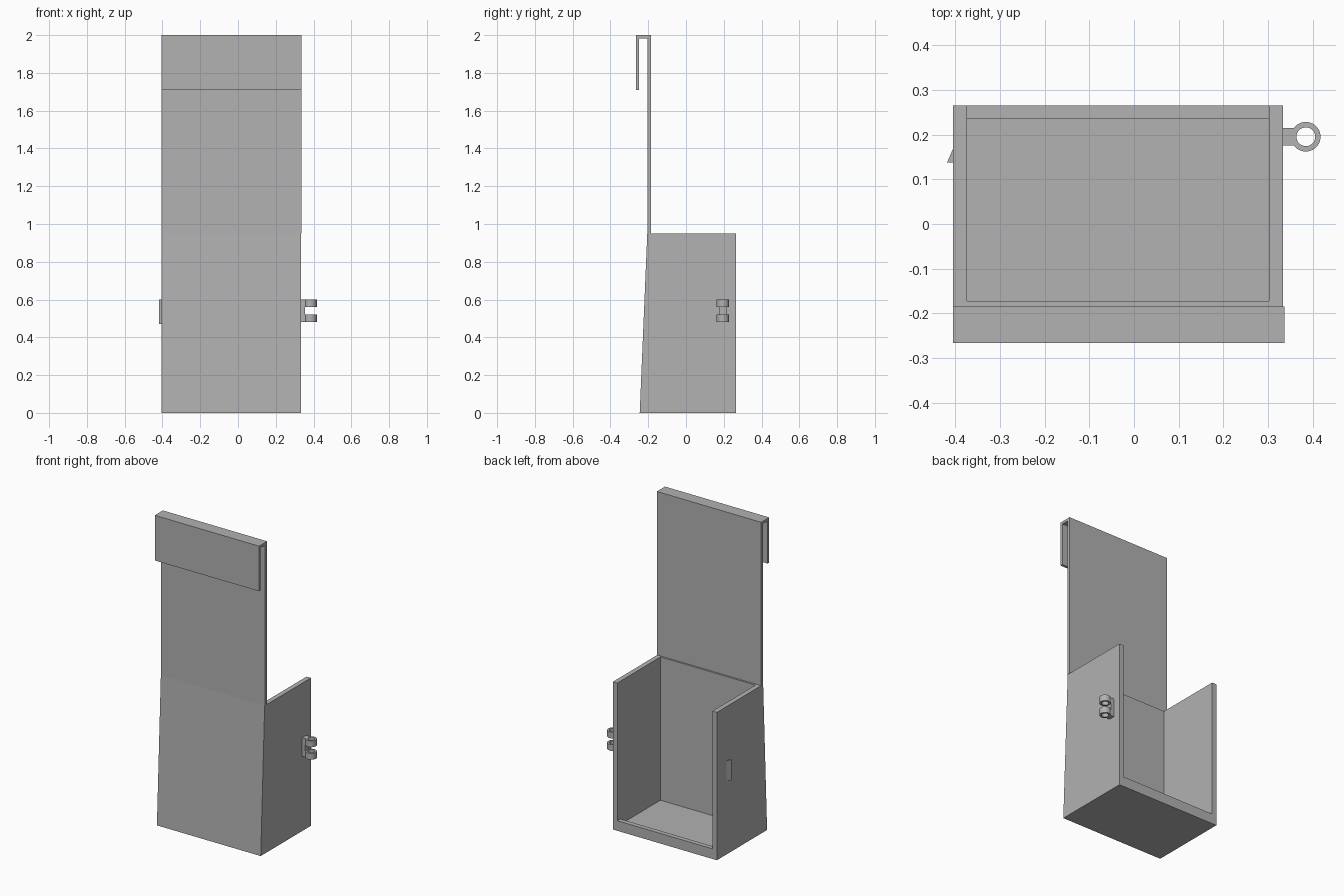
import bpy, bmesh
from math import cos, sin, radians
from mathutils import Vector

cube = bpy.data.objects.get("Cube")
if cube:
    bpy.data.objects.remove(cube, do_unlink=True)

grey = bpy.data.materials.new("plain grey")
grey.use_nodes = True
colour = (0.445, 0.445, 0.445, 1)
grey.diffuse_color = colour
grey.node_tree.nodes["Principled BSDF"].inputs["Base Color"].default_value = colour


def prism(name, profile, start, end, axis):
    """Extrude a profile: (y, z) points along X, or (x, y) points along Z."""
    def place(p, t):
        return (t, *p) if axis == "X" else (*p, t)
    bm = bmesh.new()
    face = bm.faces.new([bm.verts.new(place(p, start)) for p in profile])
    grown = bmesh.ops.extrude_face_region(bm, geom=[face])["geom"]
    shift = Vector(place((0, 0), end - start))
    bmesh.ops.translate(bm, vec=shift,
                        verts=[v for v in grown if isinstance(v, bmesh.types.BMVert)])
    bmesh.ops.recalc_face_normals(bm, faces=bm.faces)
    mesh = bpy.data.meshes.new(name)
    bm.to_mesh(mesh)
    bm.free()
    mesh.materials.append(grey)
    obj = bpy.data.objects.new(name, mesh)
    bpy.context.collection.objects.link(obj)
    return obj


def cut(obj, cutter):
    """Subtract the cutter, then throw it away."""
    mod = obj.modifiers.new("cut", "BOOLEAN")
    mod.operation, mod.object, mod.solver = "DIFFERENCE", cutter, "EXACT"
    cutter.hide_render = True
    bpy.context.view_layer.objects.active = obj
    bpy.ops.object.modifier_apply(modifier=mod.name)
    bpy.data.objects.remove(cutter, do_unlink=True)


def arc(cx, cy, r, first, last, steps):
    angles = [radians(first + (last - first) * i / steps) for i in range(steps + 1)]
    return [(cx + r * cos(a), cy + r * sin(a)) for a in angles]


LEFT, RIGHT, RIM = -0.405, 0.333, 0.95

# Open bin with a sloping front, hollowed out and open at the back above a low lip
bin_body = prism("bin_body", [(-0.245, 0), (0.265, 0), (0.265, RIM), (-0.205, RIM)],
                 LEFT, RIGHT, "X")
cut(bin_body, prism("bin_hollow", [(-0.172, 0.03), (0.235, 0.03), (0.235, 0.065),
                                   (0.3, 0.065), (0.3, 1.1), (-0.172, 1.1)],
                    -0.373, 0.302, "X"))

# Tall hanging plate folded over at the top into a hook
prism("hanging_plate", [(-0.205, RIM), (-0.184, RIM), (-0.184, 2), (-0.266, 2),
                        (-0.266, 1.71), (-0.249, 1.71), (-0.249, 1.983), (-0.205, 1.983)],
      LEFT, 0.336, "X")

# Hinge on the side: two bored knuckles joined by a spine
CX, CY = 0.384, 0.195
outline = [(RIGHT, 0.175)] + arc(CX, CY, 0.033, -143, 143, 32) + [(RIGHT, 0.215)]
for name, low in (("lower_knuckle", 0.48), ("upper_knuckle", 0.56)):
    knuckle = prism(name, outline, low, low + 0.04, "Z")
    cut(knuckle, prism("bore", arc(CX, CY, 0.021, 0, 348.75, 31), low - 0.1, low + 0.1, "Z"))
    knuckle.select_set(True)
    bpy.context.view_layer.objects.active = knuckle
    bpy.ops.object.shade_smooth_by_angle(angle=radians(30))
    knuckle.select_set(False)
prism("hinge_spine", [(RIGHT, 0.175), (0.355, 0.175), (0.355, 0.215), (RIGHT, 0.215)],
      0.52, 0.56, "Z")

# Small wedge catch on the opposite side
prism("latch_catch", [(LEFT, 0.167), (-0.418, 0.137), (LEFT, 0.137)], 0.47, 0.6, "Z")
